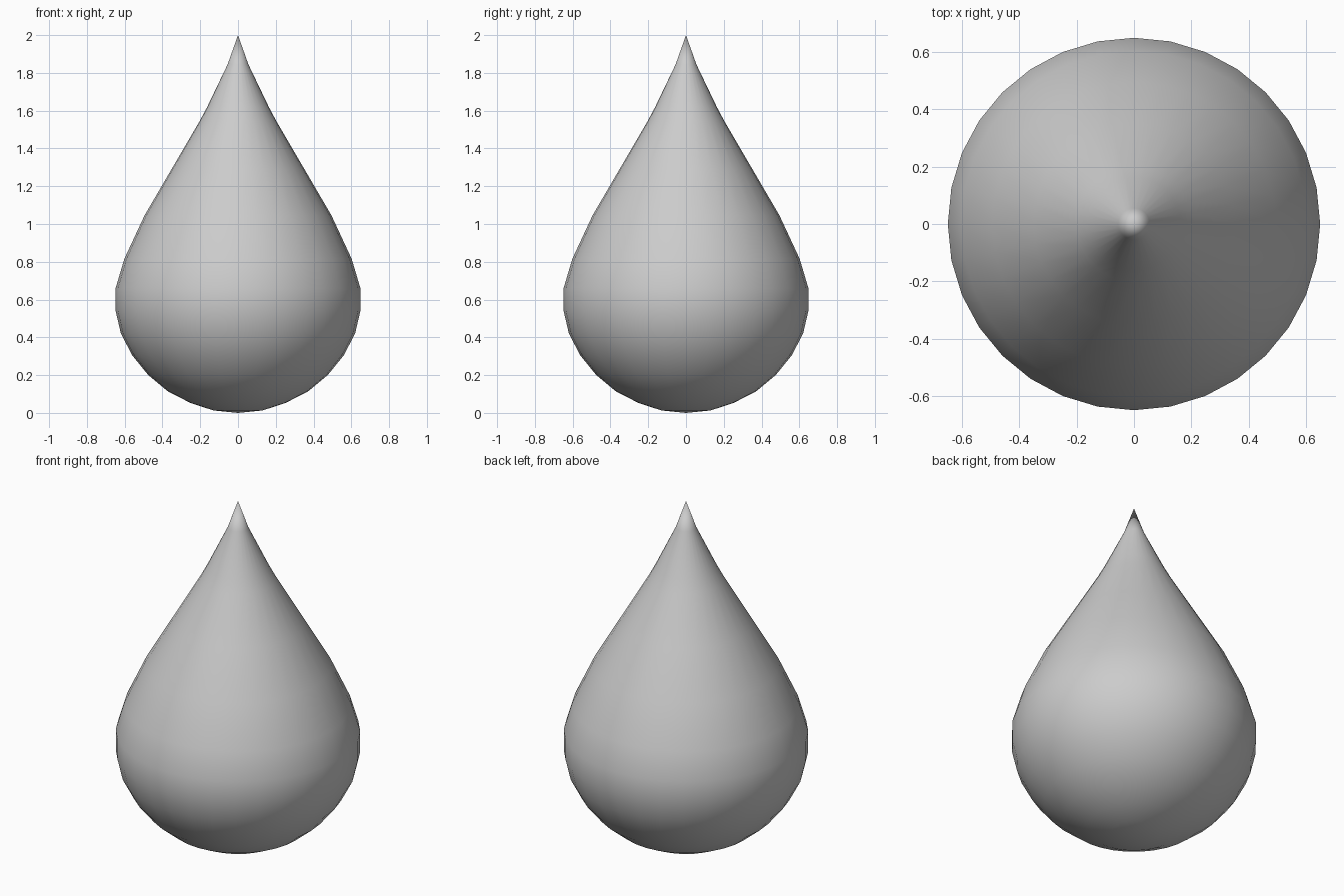
import bpy, bmesh, math

if "Cube" in bpy.data.objects:
    bpy.data.objects.remove(bpy.data.objects["Cube"])

# Half profile of the drop, from bottom pole to tip (radius, height)
PROFILE = [(0.13, 0.013), (0.25, 0.052), (0.37, 0.113), (0.475, 0.2), (0.56, 0.305),
           (0.62, 0.42), (0.648, 0.54), (0.648, 0.66), (0.602, 0.815), (0.495, 1.045),
           (0.35, 1.293), (0.2, 1.55), (0.163, 1.62), (0.055, 1.845)]
SIDES = 32

bm = bmesh.new()
rings = [[bm.verts.new((r * math.cos(2 * math.pi * i / SIDES),
                        r * math.sin(2 * math.pi * i / SIDES), z))
          for i in range(SIDES)] for r, z in PROFILE]
bottom = bm.verts.new((0, 0, 0))
tip = bm.verts.new((0, 0, 2))

# Skin the rings and close both poles
for i in range(SIDES):
    j = (i + 1) % SIDES
    for a, b in zip(rings, rings[1:]):
        bm.faces.new((a[i], a[j], b[j], b[i]))
    bm.faces.new((bottom, rings[0][j], rings[0][i]))
    bm.faces.new((tip, rings[-1][i], rings[-1][j]))
for f in bm.faces:
    f.smooth = True

mesh = bpy.data.meshes.new("droplet")
bm.to_mesh(mesh)
bm.free()
droplet = bpy.data.objects.new("droplet", mesh)
bpy.context.collection.objects.link(droplet)
